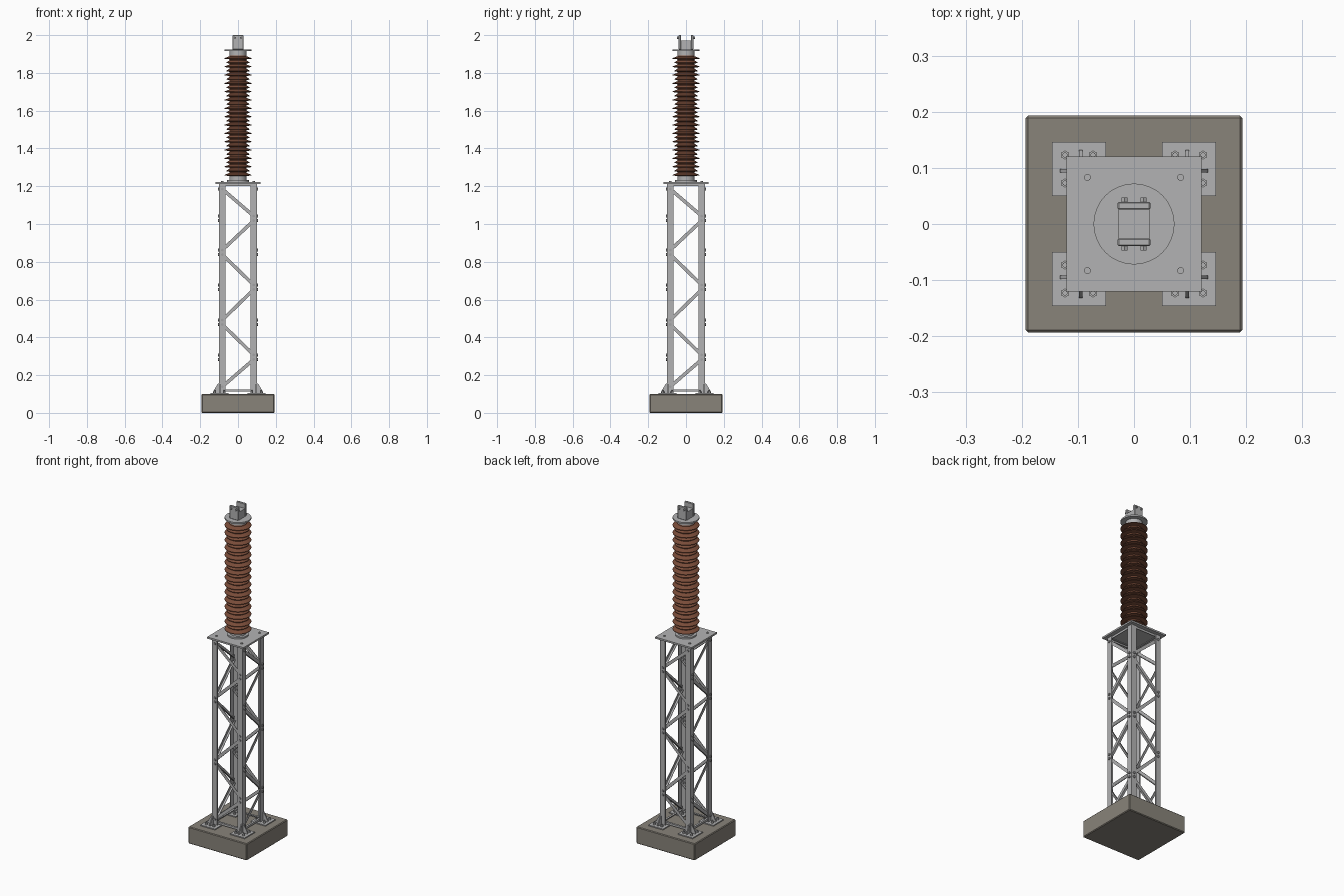
import bpy, bmesh, math
from mathutils import Vector, Matrix

if "Cube" in bpy.data.objects:
    bpy.data.objects.remove(bpy.data.objects["Cube"])


def material(name, r, g, b):
    m = bpy.data.materials.new(name)
    m.diffuse_color = (r, g, b, 1)
    m.use_nodes = True
    m.node_tree.nodes["Principled BSDF"].inputs["Base Color"].default_value = m.diffuse_color
    return m


STEEL = material("galvanised steel", 0.45, 0.45, 0.455)
BOLT = material("bolt steel", 0.36, 0.36, 0.37)
CONCRETE = material("concrete", 0.25, 0.23, 0.195)
BROWN = material("brown porcelain", 0.20, 0.075, 0.042)


def finish(bm, name, mat, smooth=False):
    bmesh.ops.recalc_face_normals(bm, faces=bm.faces)
    me = bpy.data.meshes.new(name)
    bm.to_mesh(me)
    bm.free()
    me.materials.append(mat)
    ob = bpy.data.objects.new(name, me)
    bpy.context.collection.objects.link(ob)
    if smooth:
        bpy.context.view_layer.objects.active = ob
        ob.select_set(True)
        bpy.ops.object.shade_smooth_by_angle(angle=math.radians(30))
        ob.select_set(False)
    return ob


def prism(bm, pts, a, b):
    """Sweep a closed list of points from offset a to offset b."""
    lo = [bm.verts.new(Vector(p) + Vector(a)) for p in pts]
    hi = [bm.verts.new(Vector(p) + Vector(b)) for p in pts]
    bm.faces.new(lo)
    bm.faces.new(hi)
    for i in range(len(pts)):
        j = (i + 1) % len(pts)
        bm.faces.new((lo[i], lo[j], hi[j], hi[i]))


def box(bm, x0, x1, y0, y1, z0, z1):
    prism(bm, [(x0, y0, 0), (x1, y0, 0), (x1, y1, 0), (x0, y1, 0)], (0, 0, z0), (0, 0, z1))


def cyl(bm, start, direction, length, r, n=6):
    d = Vector(direction).normalized()
    rot = d.to_track_quat('Z', 'Y').to_matrix().to_4x4()
    mat = Matrix.Translation(Vector(start) + d * length / 2) @ rot
    bmesh.ops.create_cone(bm, cap_ends=True, segments=n, radius1=r, radius2=r, depth=length, matrix=mat)


def lathe(name, profile, mat, n=48):
    bm = bmesh.new()
    rings = [[bm.verts.new((r * math.cos(2 * math.pi * k / n), r * math.sin(2 * math.pi * k / n), z))
              for k in range(n)] for r, z in profile]
    for a, b in zip(rings, rings[1:]):
        for k in range(n):
            m = (k + 1) % n
            bm.faces.new((a[k], a[m], b[m], b[k]))
    bm.faces.new(rings[0])
    bm.faces.new(rings[-1])
    return finish(bm, name, mat, True)


# concrete foundation with small chamfers
bm = bmesh.new()
box(bm, -0.193, 0.193, -0.193, 0.193, 0, 0.1)
bmesh.ops.bevel(bm, geom=bm.edges[:], offset=0.004, segments=1, affect='EDGES')
finish(bm, "foundation", CONCRETE)

# legs, foot plates, gussets and anchor bolts at each corner
CORNERS = [(sx, sy) for sx in (-1, 1) for sy in (-1, 1)]
legs, plates, gussets, anchors = (bmesh.new() for _ in range(4))
for sx, sy in CORNERS:
    angle = [(0.1, 0.1), (0.067, 0.1), (0.067, 0.095), (0.095, 0.095), (0.095, 0.067), (0.1, 0.067)]
    prism(legs, [(sx * x, sy * y, 0) for x, y in angle], (0, 0, 0.106), (0, 0, 1.213))
    prism(plates, [(sx * x, sy * y, 0) for x, y in ((0.05, 0.05), (0.146, 0.05), (0.146, 0.146), (0.05, 0.146))],
          (0, 0, 0.1), (0, 0, 0.106))
    tri = [(0.1, 0.106), (0.132, 0.106), (0.132, 0.112), (0.106, 0.156), (0.1, 0.156)]
    prism(gussets, [(sx * u, 0, z) for u, z in tri], (0, sy * 0.092, 0), (0, sy * 0.098, 0))
    prism(gussets, [(0, sy * u, z) for u, z in tri], (sx * 0.092, 0, 0), (sx * 0.098, 0, 0))
    for x in (0.073, 0.123):
        for y in (0.073, 0.123):
            cyl(anchors, (sx * x, sy * y, 0.106), (0, 0, 1), 0.007, 0.008)
            cyl(anchors, (sx * x, sy * y, 0.113), (0, 0, 1), 0.007, 0.0045, 12)
finish(legs, "tower_legs", STEEL)
finish(plates, "foot_plates", STEEL)
finish(gussets, "foot_gussets", STEEL)
finish(anchors, "anchor_bolts", STEEL)

# each tower face: u runs along the face, d is the distance outward
FACES = [lambda u, d, z: Vector((u, -d, z)), lambda u, d, z: Vector((u, d, z)),
         lambda u, d, z: Vector((-d, u, z)), lambda u, d, z: Vector((d, u, z))]
NODES = [1.197, 1.03, 0.85, 0.665, 0.48, 0.295, 0.127]
braces, rails, studs = (bmesh.new() for _ in range(3))
for P in FACES:
    out = P(0, 1, 0)
    for i in range(6):
        s = -1 if i % 2 == 0 else 1
        a = Vector((s * 0.083, NODES[i] - 0.012))
        b = Vector((-s * 0.083, NODES[i + 1] + 0.012))
        t = (b - a).normalized()
        n = Vector((-t.y, t.x)) * s
        # angle section of the brace: offset across, depth
        sec = [(-0.009, 0.095), (0.009, 0.095), (0.009, 0.081), (0.006, 0.081), (0.006, 0.092), (-0.009, 0.092)]
        a2, b2 = a - t * 0.008, b + t * 0.008
        prism(braces, [P(n.x * o, d, n.y * o) for o, d in sec], P(a2.x, 0, a2.y), P(b2.x, 0, b2.y))
        for e in (a, b):
            cyl(studs, P(e.x, 0.1, e.y), out, 0.006, 0.0075)
            cyl(studs, P(e.x, 0.092, e.y), -out, 0.006, 0.0075)
    # horizontal rails at the bottom and below the top plate
    for z0, z1 in ((0.112, 0.124), (1.201, 1.213)):
        prism(rails, [P(-0.094, d, z) for d, z in ((0.095, z0), (0.095, z1), (0.083, z1), (0.083, z1 - 0.003),
                                                  (0.092, z1 - 0.003), (0.092, z0))],
              P(0, 0, 0), P(0.188, 0, 0))
finish(braces, "diagonal_braces", STEEL)
finish(rails, "horizontal_rails", STEEL)
finish(studs, "brace_bolts", BOLT)

# top plate with corner bolts
bm = bmesh.new()
box(bm, -0.12, 0.12, -0.12, 0.12, 1.213, 1.223)
finish(bm, "top_plate", STEEL)
bm = bmesh.new()
for sx, sy in CORNERS:
    cyl(bm, (sx * 0.083, sy * 0.083, 1.207), (0, 0, 1), 0.021, 0.006, 16)
finish(bm, "top_plate_bolts", STEEL)

# insulator: end fittings and alternating large and small sheds
lathe("lower_fitting", [(0.058, 1.223), (0.058, 1.232), (0.046, 1.234), (0.046, 1.253)], STEEL)
lathe("upper_fitting", [(0.045, 1.893), (0.045, 1.915), (0.072, 1.915), (0.072, 1.924)], STEEL)
profile = [(0.044, 1.25)]
COUNT = 29
pitch = 0.64 / COUNT
for k in range(COUNT):
    z = 1.253 + k * pitch
    R = 0.072 if k % 2 == 0 else 0.061
    profile += [(0.046, z + 0.001), (R, z + 0.004), (R, z + 0.007), (0.046, z + 0.017)]
profile.append((0.044, 1.897))
lathe("insulator_sheds", profile, BROWN)

# terminal clamp: centre block, two upright cheeks and bolts
bm = bmesh.new()
box(bm, -0.028, 0.028, -0.027, 0.027, 1.924, 1.972)
finish(bm, "terminal_block", STEEL)
cheeks, bolts = bmesh.new(), bmesh.new()
for s in (-1, 1):
    y0, y1 = sorted((s * 0.026, s * 0.039))
    box(cheeks, -0.029, 0.029, y0, y1, 1.924, 2.0)
    for x in (-0.017, 0.017):
        cyl(bolts, (x, s * 0.039, 1.986), (0, s, 0), 0.008, 0.006)
bmesh.ops.bevel(cheeks, geom=cheeks.edges[:], offset=0.002, segments=1, affect='EDGES')
finish(cheeks, "terminal_cheeks", STEEL)
finish(bolts, "terminal_bolts", STEEL)
